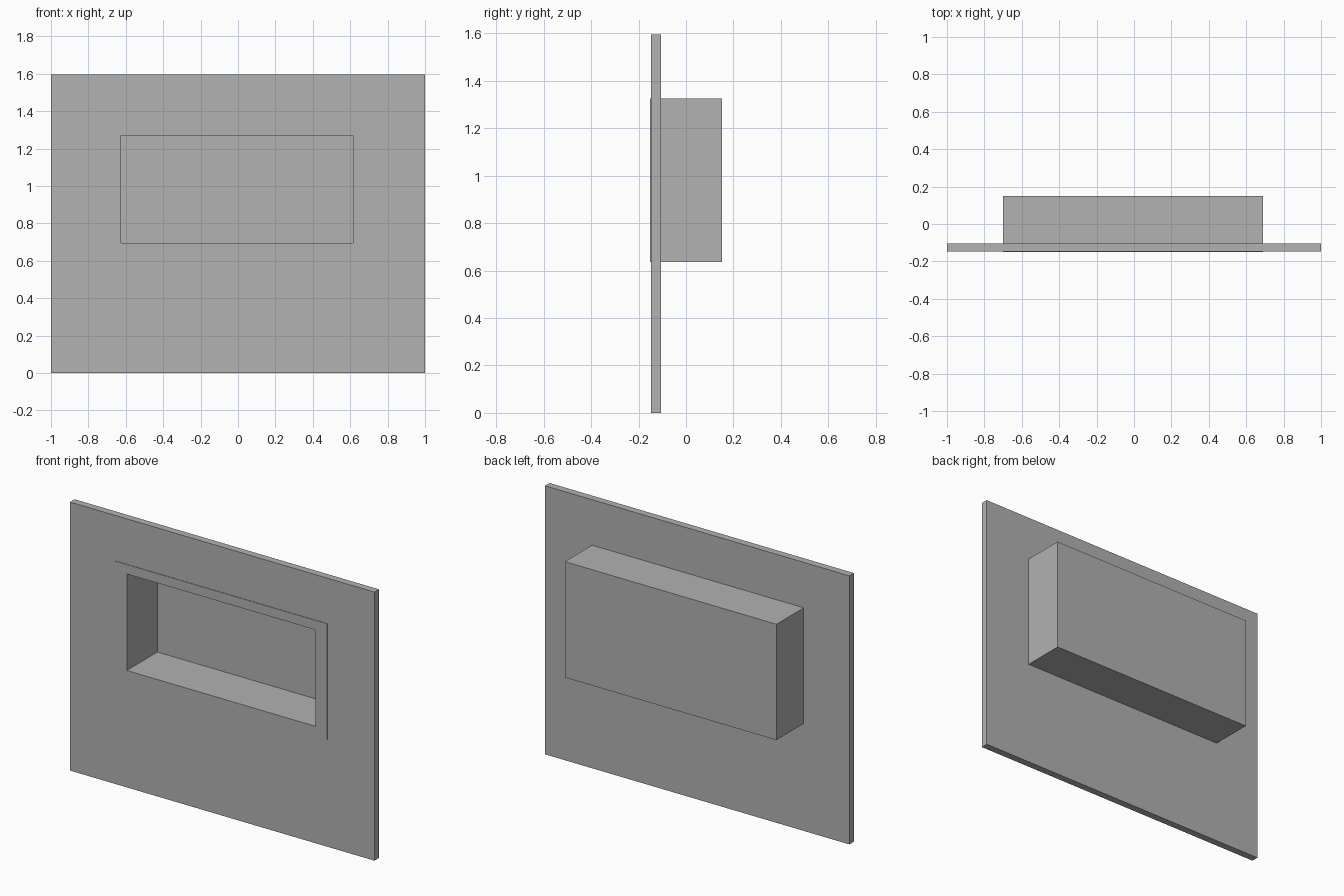
import bpy
import bmesh

cube = bpy.data.objects.get("Cube")
if cube:
    bpy.data.objects.remove(cube, do_unlink=True)

# Single plain grey
grey = bpy.data.materials.new("plain grey")
grey.use_nodes = True
colour = (0.445, 0.445, 0.445, 1)
grey.diffuse_color = colour
grey.node_tree.nodes["Principled BSDF"].inputs["Base Color"].default_value = colour

# Rectangles as (left, right, bottom, top)
WALL = (-1.0, 1.0, 0.0, 1.595)
BOX = (-0.70, 0.691, 0.637, 1.325)
OPENING = (-0.625, 0.616, 0.696, 1.269)


def rect_loops(name, loops, closed):
    """Join successive (rectangle, y) loops; cap both ends unless closed."""
    bm = bmesh.new()
    rings = []
    for (x0, x1, z0, z1), y in loops:
        corners = ((x0, z0), (x1, z0), (x1, z1), (x0, z1))
        rings.append([bm.verts.new((x, y, z)) for x, z in corners])
    pairs = list(zip(rings, rings[1:]))
    if closed:
        pairs.append((rings[-1], rings[0]))
    else:
        bm.faces.new(rings[0])
        bm.faces.new(rings[-1])
    for a, b in pairs:
        for i in range(4):
            j = (i + 1) % 4
            bm.faces.new((a[i], a[j], b[j], b[i]))
    bmesh.ops.recalc_face_normals(bm, faces=bm.faces)
    mesh = bpy.data.meshes.new(name)
    bm.to_mesh(mesh)
    bm.free()
    mesh.materials.append(grey)
    obj = bpy.data.objects.new(name, mesh)
    bpy.context.collection.objects.link(obj)
    return obj


# Wall panel with a cut-out that holds the box
FRONT, BACK = -0.148, -0.105
rect_loops("wall_panel",
           [(WALL, FRONT), (WALL, BACK), (BOX, BACK), (BOX, FRONT)], True)

# Recessed box: back, outer sides, front rim, inner sides, inner back
rect_loops("recessed_box",
           [(BOX, 0.151), (BOX, -0.151), (OPENING, -0.151), (OPENING, 0.136)], False)
